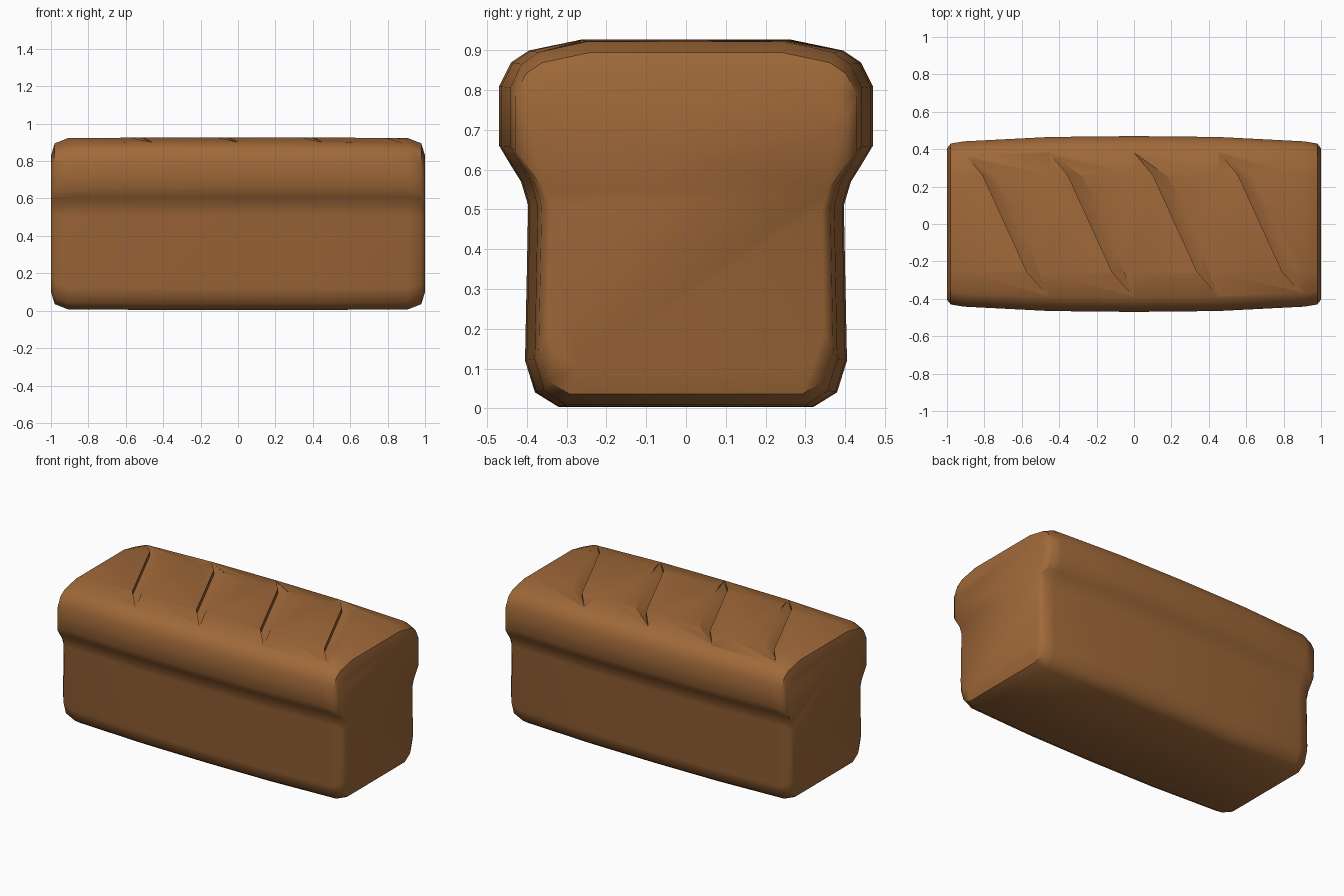
import bpy, bmesh, math

if "Cube" in bpy.data.objects:
    bpy.data.objects.remove(bpy.data.objects["Cube"])

crust = bpy.data.materials.new("brown crust")
crust.diffuse_color = (0.352, 0.141, 0.041, 1)
crust.use_nodes = True
crust.node_tree.nodes["Principled BSDF"].inputs["Base Color"].default_value = crust.diffuse_color


def make(name, bm):
    bmesh.ops.recalc_face_normals(bm, faces=bm.faces)
    me = bpy.data.meshes.new(name)
    bm.to_mesh(me)
    bm.free()
    me.materials.append(crust)
    ob = bpy.data.objects.new(name, me)
    bpy.context.collection.objects.link(ob)
    return ob


# Half outline of the loaf (y, z) from bottom to top, then mirrored
half = [(0.32, 0.003), (0.38, 0.04), (0.405, 0.12), (0.397, 0.51),
        (0.415, 0.57), (0.44, 0.61), (0.47, 0.66), (0.47, 0.81),
        (0.44, 0.87), (0.395, 0.90), (0.265, 0.927)]
outline = half + [(-y, z) for y, z in reversed(half)]

# Cross-sections along the length: x, width scale, height scale
right = [(0.45, 0.99, 0.998), (0.91, 0.94, 0.99),
         (0.98, 0.915, 0.93), (1.0, 0.86, 0.79)]
stations = [(-x, w, h) for x, w, h in reversed(right)] + [(0, 1, 1)] + right

bm = bmesh.new()
mid = 0.465
rings = [[bm.verts.new((x, y * w, mid + (z - mid) * h)) for y, z in outline]
         for x, w, h in stations]
n = len(outline)
for a, b in zip(rings, rings[1:]):
    for i in range(n):
        j = (i + 1) % n
        bm.faces.new((a[i], a[j], b[j], b[i]))
bm.faces.new(rings[0])
bm.faces.new(rings[-1])
loaf = make("bread_loaf", bm)

# Wedge cutters: a steep wall on the left, floor rising to the right
slash = [(0.0, 0.38, 0.902), (0.10, 0.26, 0.895), (0.335, -0.255, 0.895),
         (0.45, -0.385, 0.90), (0.385, -0.22, 0.925), (0.31, 0.02, 0.93),
         (0.17, 0.26, 0.925)]
for k in range(4):
    bm = bmesh.new()
    x0 = -0.908 + 0.455 * k
    low = [bm.verts.new((x0 + x, y, z)) for x, y, z in slash]
    top = [bm.verts.new((x0 + x, y, 1.05)) for x, y, z in slash]
    for f in ((0, 1, 6), (1, 5, 6), (1, 2, 5), (2, 4, 5), (2, 3, 4)):
        bm.faces.new([low[i] for i in f])
        bm.faces.new([top[i] for i in f])
    for i in range(7):
        j = (i + 1) % 7
        bm.faces.new((low[i], low[j], top[j], top[i]))
    cutter = make("slash_cutter", bm)
    cutter.hide_render = True
    mod = loaf.modifiers.new("slash", 'BOOLEAN')
    mod.operation = 'DIFFERENCE'
    mod.solver = 'EXACT'
    mod.object = cutter
    bpy.context.view_layer.objects.active = loaf
    bpy.ops.object.modifier_apply(modifier=mod.name)
    bpy.data.objects.remove(cutter)

# Smooth crust, sharp slash walls
bpy.ops.object.select_all(action='DESELECT')
loaf.select_set(True)
bpy.context.view_layer.objects.active = loaf
bpy.ops.object.shade_smooth_by_angle(angle=math.radians(50))
